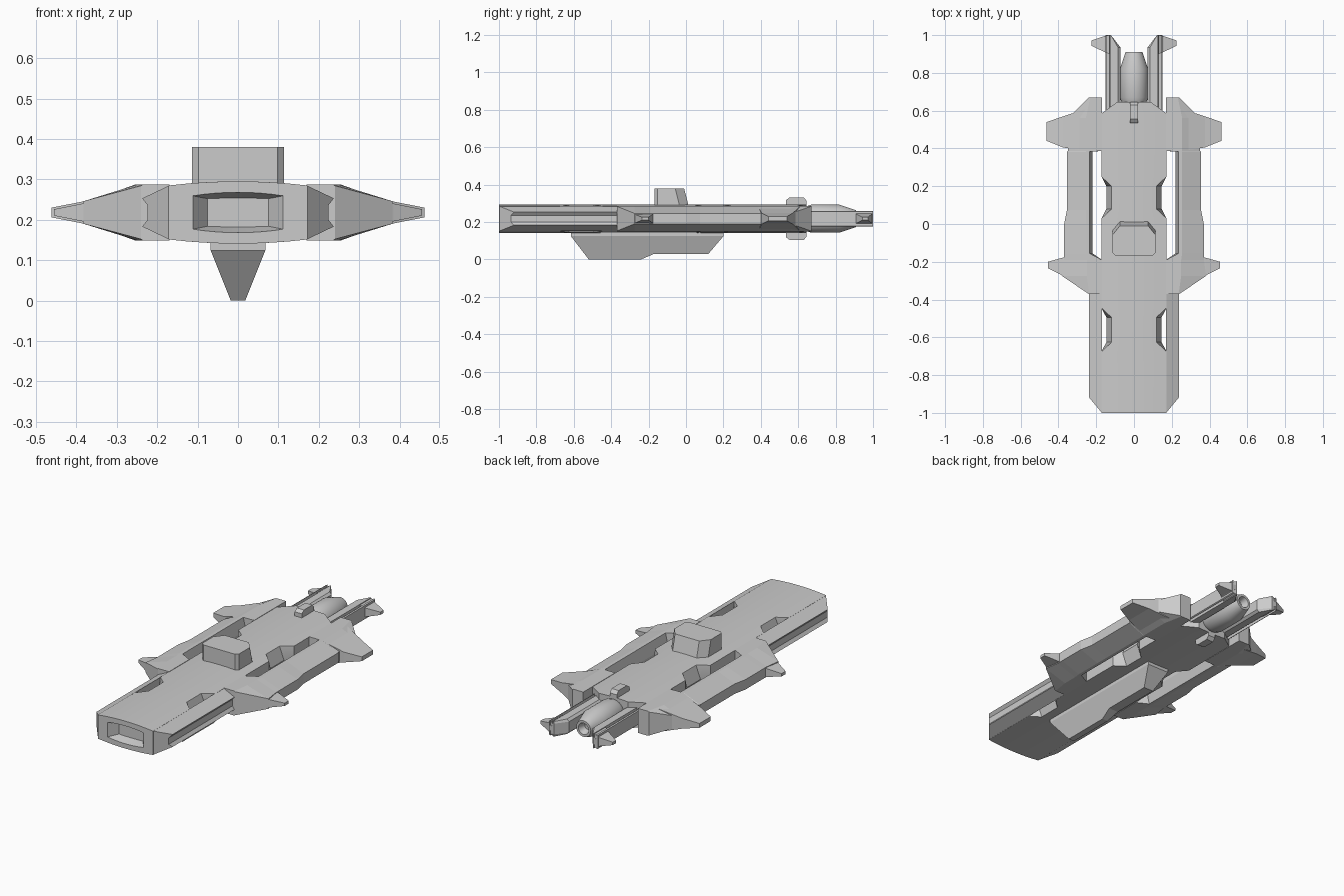
import bpy
import bmesh
from math import cos, sin, pi, radians

default_cube = bpy.data.objects.get("Cube")
if default_cube:
    bpy.data.objects.remove(default_cube, do_unlink=True)

hull_grey = bpy.data.materials.new("hull_grey")
hull_grey.use_nodes = True
grey = (0.6, 0.6, 0.6, 1)
hull_grey.diffuse_color = grey
hull_grey.node_tree.nodes["Principled BSDF"].inputs["Base Color"].default_value = grey

MIDDLE = 0.218  # height of the ship's horizontal centre plane


def loft(name, rings, mirrored=False, smooth=False):
    """Skin a list of equal-length point rings and close both ends."""
    mesh = bpy.data.meshes.new(name)
    bm = bmesh.new()
    loops = [[bm.verts.new(point) for point in ring] for ring in rings]
    for near, far in zip(loops, loops[1:]):
        for i in range(len(near)):
            j = (i + 1) % len(near)
            bm.faces.new((near[i], near[j], far[j], far[i]))
    bm.faces.new(loops[0])
    bm.faces.new(loops[-1])
    bmesh.ops.recalc_face_normals(bm, faces=bm.faces)
    bm.to_mesh(mesh)
    bm.free()
    mesh.materials.append(hull_grey)
    part = bpy.data.objects.new(name, mesh)
    bpy.context.collection.objects.link(part)
    if mirrored:
        part.modifiers.new("both_sides", "MIRROR")
    if smooth:
        bpy.ops.object.select_all(action="DESELECT")
        bpy.context.view_layer.objects.active = part
        part.select_set(True)
        bpy.ops.object.shade_smooth_by_angle(angle=radians(25))
    return part


def symmetric_profile(upper):
    """Reflect an upper x, z half-profile below the centre plane."""
    return upper + [(x, -z) for x, z in reversed(upper)]


def along_y(profile, y):
    return [(x, y, MIDDLE + z) for x, z in profile]


# Main hull: gently arched slab with side notches and a recessed bow port
def hull_ring(y, width, waist, height=0.077, arch=0.01):
    steps = [i / 4 - 1 for i in range(9)]
    top = [(width * t, height - arch * (width * t / 0.17) ** 2) for t in steps]
    bottom = [(x, -z) for x, z in reversed(top)]
    return along_y(top + [(waist, 0)] + bottom + [(-waist, 0)], y)


FULL, NOTCH, WAIST = 0.172, 0.118, 0.146
hull_rings = [
    hull_ring(-0.95, 0.075, 0.075, 0.036, 0.01),
    hull_ring(-1, 0.112, 0.112, 0.05, 0.02),
    hull_ring(-1, FULL, FULL),
]
for start, end in ((-0.675, -0.445), (0.03, 0.25)):
    hull_rings += [
        hull_ring(start, FULL, FULL),
        hull_ring(start + 0.05, NOTCH, WAIST),
        hull_ring(end - 0.05, NOTCH, WAIST),
        hull_ring(end, FULL, FULL),
    ]
hull_rings += [hull_ring(0.585, FULL, FULL), hull_ring(0.645, 0.09, 0.09)]
loft("main_hull", hull_rings, smooth=True)

# Bow side rails with a long groove and a chamfered nose
rail = symmetric_profile([(0.17, 0.067), (0.237, 0.035), (0.224, 0.018)])
rail_nose = [(x, -1 + (x - 0.17) * 1.2, MIDDLE + z) for x, z in rail]
loft("bow_rail", [rail_nose, along_y(rail, -0.3)], mirrored=True)


# Side pods, separated from the hull by a long open slot
def pod_ring(y, inner, waist, shoulder, outer, edge=0.028):
    upper = [(waist, 0), (inner, 0.069), (shoulder, 0.069), (outer, edge)]
    return along_y(upper + [(x, -z) for x, z in reversed(upper[1:])], y)


loft("side_pod", [
    pod_ring(-0.37, 0.17, 0.17, 0.236, 0.24, 0.066),
    pod_ring(-0.275, 0.17, 0.17, 0.25, 0.382),
    pod_ring(-0.19, 0.17, 0.17, 0.25, 0.37),
    pod_ring(-0.155, 0.236, 0.22, 0.255, 0.37),
    pod_ring(0, 0.236, 0.22, 0.255, 0.37),
    pod_ring(0.075, 0.236, 0.22, 0.255, 0.355),
    pod_ring(0.384, 0.236, 0.22, 0.255, 0.355),
    pod_ring(0.386, 0.17, 0.17, 0.255, 0.35),
    pod_ring(0.56, 0.17, 0.17, 0.255, 0.35),
    pod_ring(0.67, 0.17, 0.17, 0.232, 0.238, 0.066),
], mirrored=True)


# Tapered fins reaching outward from root to tip
def fin(name, sections):
    rings = []
    for x, front, back, half in sections:
        rings.append([(x, front, MIDDLE - half), (x, back, MIDDLE - half),
                      (x, back, MIDDLE + half), (x, front, MIDDLE + half)])
    loft(name, rings, mirrored=True)


fin("rear_wing", [(0.25, 0.386, 0.61, 0.066), (0.375, 0.405, 0.57, 0.029),
                  (0.462, 0.44, 0.54, 0.012)])
fin("front_fin", [(0.34, -0.295, -0.17, 0.03), (0.385, -0.27, -0.18, 0.022),
                  (0.455, -0.235, -0.2, 0.008)])
fin("boom_fin", [(0.13, 0.9, 1, 0.04), (0.155, 0.91, 0.995, 0.025),
                 (0.225, 0.943, 0.972, 0.008)])

# Stern booms with grooves along their upper and lower faces
boom = symmetric_profile([(0.072, 0.03), (0.085, 0.042), (0.127, 0.042),
                          (0.13, 0.015), (0.145, 0.015), (0.145, 0.042),
                          (0.152, 0.038)])
boom_end = [(max(x, 0.122), z) for x, z in boom]
loft("stern_boom", [along_y(boom, 0.57), along_y(boom, 0.935), along_y(boom_end, 1)],
     mirrored=True)

# Engine: turned body with a hollow nozzle
engine_profile = [(0.635, 0.055), (0.645, 0.066), (0.67, 0.075), (0.82, 0.075),
                  (0.91, 0.045), (0.91, 0.032), (0.87, 0.02)]
loft("engine", [[(r * cos(i * pi / 16), y, MIDDLE + r * sin(i * pi / 16))
                 for i in range(32)] for y, r in engine_profile], smooth=True)

# Engine mount passing through the hull
mount = [(0.535, 0.065), (0.535, 0.1), (0.555, 0.114), (0.63, 0.114), (0.645, 0.095)]
mount_outline = symmetric_profile(mount)
loft("engine_mount", [along_y([], 0) or [(x, y, MIDDLE + z) for y, z in mount_outline]
                      for x in (-0.022, 0.022)])


# Bridge tower with clipped corners and a sloping back
def bridge_ring(z, slope):
    right = [(0.098, -0.168), (0.114, -0.152), (0.114, -0.03 - slope),
             (0.075, 0.018 - slope)]
    return [(x, y, z) for x, y in right + [(-x, y) for x, y in reversed(right)]]


loft("bridge", [bridge_ring(0.27, 0), bridge_ring(0.38, 0.028)])


# Ventral keel, narrowing downward, with a shallower stern half
def keel_ring(y, depth):
    half = 0.018 + 0.05 * depth / 0.125
    return [(-0.068, y, 0.16), (0.068, y, 0.16), (0.068, y, 0.125),
            (half, y, depth), (-half, y, depth), (-0.068, y, 0.125)]


loft("keel", [keel_ring(y, depth) for y, depth in (
    (-0.615, 0.124), (-0.52, 0), (-0.24, 0), (-0.17, 0.03), (0.12, 0.03), (0.2, 0.124))])
